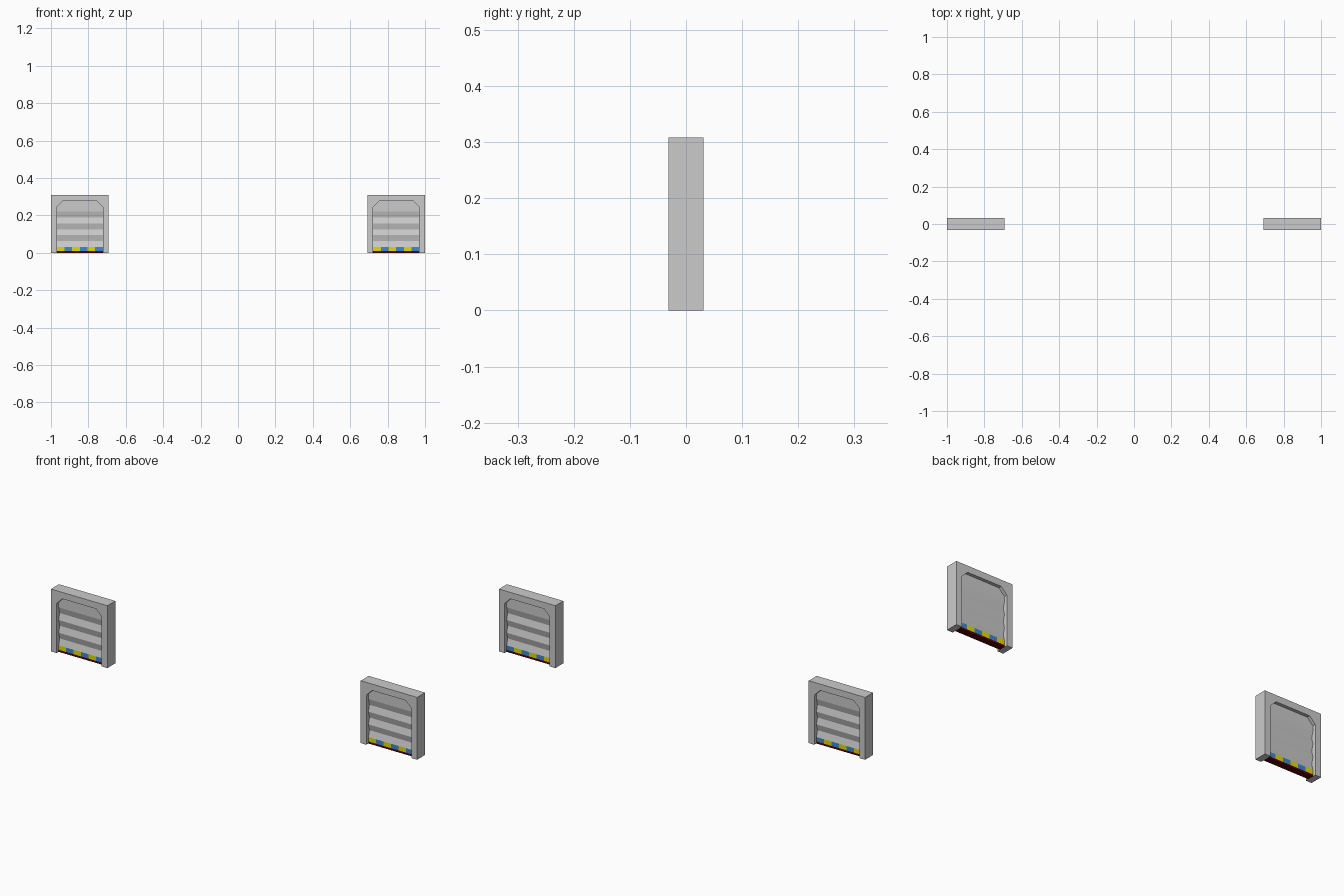
import bpy, bmesh
from mathutils import Vector

if "Cube" in bpy.data.objects:
    bpy.data.objects.remove(bpy.data.objects["Cube"])


def material(name, color):
    m = bpy.data.materials.new(name)
    m.diffuse_color = (*color, 1)
    m.use_nodes = True
    m.node_tree.nodes["Principled BSDF"].inputs["Base Color"].default_value = m.diffuse_color
    return m


YELLOW = material("yellow", (0.75, 0.72, 0.0))
BLUE = material("blue", (0.05, 0.25, 0.6))
RED = material("dark_red", (0.1, 0.0, 0.0))


def prism(name, points, direction, mat=None):
    """Extrude a closed outline of 3D points along a direction."""
    bm = bmesh.new()
    face = bm.faces.new([bm.verts.new(p) for p in points])
    ext = bmesh.ops.extrude_face_region(bm, geom=[face], use_keep_orig=True)
    verts = [g for g in ext["geom"] if isinstance(g, bmesh.types.BMVert)]
    bmesh.ops.translate(bm, verts=verts, vec=Vector(direction))
    bmesh.ops.recalc_face_normals(bm, faces=bm.faces)
    me = bpy.data.meshes.new(name)
    bm.to_mesh(me)
    bm.free()
    ob = bpy.data.objects.new(name, me)
    bpy.context.collection.objects.link(ob)
    if mat:
        me.materials.append(mat)
    return ob


def front_prism(name, outline, cx, half_depth, mat=None):
    pts = [(cx + x, -half_depth, z) for x, z in outline]
    return prism(name, pts, (0, 2 * half_depth, 0), mat)


def rect(x0, x1, z0, z1):
    return [(x0, z0), (x1, z0), (x1, z1), (x0, z1)]


W, H, D = 0.154, 0.308, 0.031      # frame half width, height, half depth
OW, OH, C = 0.123, 0.276, 0.031    # opening half width, height, corner cut
WIDE, NARROW = 0.015, 0.007        # shutter half thickness at ridge / groove
STEP, Z0, SILL = 0.0313, 0.032, 0.010


def door(side, cx):
    # frame with a cut-corner opening
    opening = [(OW, 0), (OW, OH - C), (OW - C, OH), (C - OW, OH), (-OW, OH - C), (-OW, 0)]
    outer = [(-W, 0), (-W, H), (W, H), (W, 0)]
    front_prism(side + "_door_frame", outer + opening, cx, D)

    # corrugated shutter, same ridges on both faces
    ridge = [(NARROW if i % 2 else WIDE, Z0 + i * STEP) for i in range(7)]
    loop = [(-y, z) for y, z in ridge] + ridge[::-1]
    prism(side + "_shutter", [(cx - OW, y, z) for y, z in loop], (2 * OW, 0, 0))

    # flat panel above the corrugation
    zt = Z0 + 6 * STEP
    panel = [(-OW, zt), (OW, zt)] + opening[1:5]
    front_prism(side + "_shutter_top_panel", panel, cx, WIDE)

    # warning strip of alternating blocks
    s = 2 * OW / 6
    for i in range(6):
        x = -OW + i * s
        front_prism(f"{side}_warning_block_{i + 1}", rect(x, x + s, SILL, Z0),
                    cx, WIDE, BLUE if i % 2 else YELLOW)

    # dark bottom seal
    front_prism(side + "_bottom_seal", rect(-OW, OW, 0.0, SILL), cx, WIDE, RED)


door("left", -1 + W)
door("right", 1 - W)
